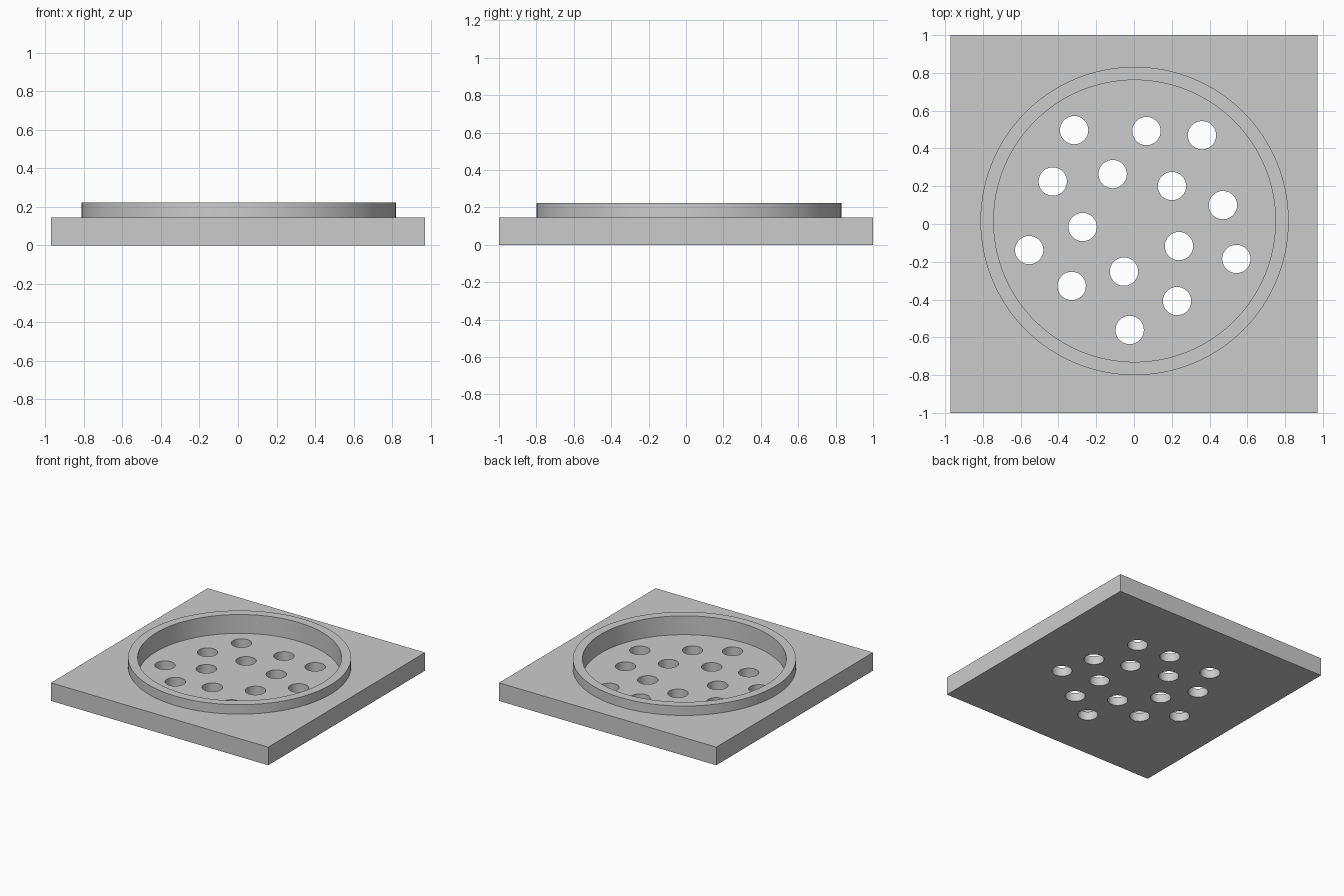
import bpy, bmesh, math
from mathutils import Matrix, Vector

cube = bpy.data.objects.get("Cube")
if cube:
    bpy.data.objects.remove(cube, do_unlink=True)

# Main dimensions
WIDTH, LENGTH = 1.942, 2.0
SLAB_TOP, RIM_TOP, FLOOR = 0.146, 0.222, 0.07
RIM_OUTER, RIM_INNER, HOLE = 0.816, 0.746, 0.075
CENTRE = (0.003, 0.016)
HOLES = [(-0.317, 0.497), (0.066, 0.492), (0.36, 0.47), (-0.43, 0.225),
         (-0.113, 0.264), (0.201, 0.201), (0.471, 0.1), (-0.272, -0.016),
         (-0.555, -0.138), (0.238, -0.117), (0.542, -0.185), (-0.33, -0.328),
         (-0.053, -0.252), (0.228, -0.408), (-0.023, -0.561)]

grey = bpy.data.materials.new("plain_grey")
grey.use_nodes = True
colour = (0.6, 0.6, 0.6, 1)
grey.diffuse_color = colour
grey.node_tree.nodes["Principled BSDF"].inputs["Base Color"].default_value = colour


def add_cylinder(bm, xy, radius, z0, z1, sides):
    place = Matrix.Translation((xy[0], xy[1], (z0 + z1) / 2))
    bmesh.ops.create_cone(bm, cap_ends=True, segments=sides, radius1=radius,
                          radius2=radius, depth=z1 - z0, matrix=place)


def make_object(name, bm):
    mesh = bpy.data.meshes.new(name)
    bm.to_mesh(mesh)
    bm.free()
    mesh.materials.append(grey)
    obj = bpy.data.objects.new(name, mesh)
    bpy.context.collection.objects.link(obj)
    return obj


def combine(target, tool, operation):
    tool.hide_render = True
    mod = target.modifiers.new(operation.lower(), 'BOOLEAN')
    mod.operation, mod.solver, mod.object = operation, 'EXACT', tool
    bpy.ops.object.modifier_apply(modifier=mod.name)
    bpy.data.objects.remove(tool, do_unlink=True)


# Square slab
bm = bmesh.new()
bmesh.ops.create_cube(bm, size=1)
bmesh.ops.scale(bm, vec=(WIDTH, LENGTH, SLAB_TOP), verts=bm.verts)
bmesh.ops.translate(bm, vec=(0, 0, SLAB_TOP / 2), verts=bm.verts)
drain_plate = make_object("drain_plate", bm)
bpy.context.view_layer.objects.active = drain_plate
drain_plate.select_set(True)

# Raised round rim
bm = bmesh.new()
add_cylinder(bm, CENTRE, RIM_OUTER, FLOOR, RIM_TOP, 128)
combine(drain_plate, make_object("rim", bm), 'UNION')

# Round recess inside the rim
bm = bmesh.new()
add_cylinder(bm, CENTRE, RIM_INNER, FLOOR, 1, 128)
combine(drain_plate, make_object("recess_cutter", bm), 'DIFFERENCE')

# Drain holes through the floor
bm = bmesh.new()
for spot in HOLES:
    add_cylinder(bm, spot, HOLE, -0.1, 0.5, 48)
combine(drain_plate, make_object("hole_cutter", bm), 'DIFFERENCE')

bpy.ops.object.shade_smooth_by_angle(angle=math.radians(30))
